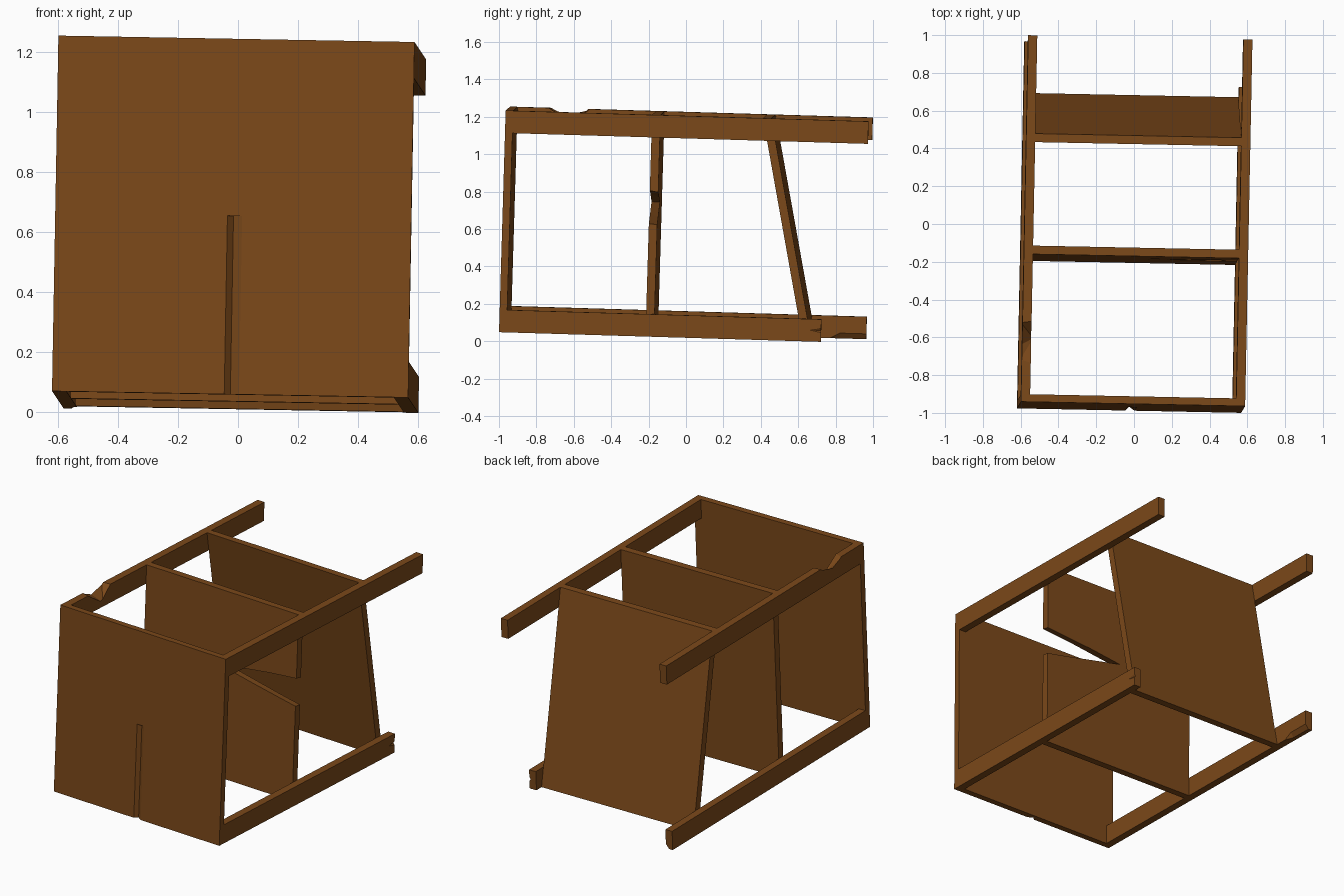
import bpy, bmesh
from mathutils import Matrix, Vector

if "Cube" in bpy.data.objects:
    bpy.data.objects.remove(bpy.data.objects["Cube"])

wood = bpy.data.materials.new("brown_wood")
wood.diffuse_color = (0.2, 0.066, 0.01, 1)
wood.use_nodes = True
wood.node_tree.nodes["Principled BSDF"].inputs["Base Color"].default_value = wood.diffuse_color

# Slightly tilted crate frame: local origin at the lower front left corner
frame = Matrix(((1, 0.02, 0.018, -0.62),
                (-0.02, 1, 0.03, -0.976),
                (-0.018, -0.03, 1, 0.07),
                (0, 0, 0, 1)))
W, H, L, T, R = 1.187, 1.185, 1.94, 0.048, 0.12


def hull(name, pts):
    bm = bmesh.new()
    for p in pts:
        bm.verts.new(frame @ Vector(p))
    bmesh.ops.convex_hull(bm, input=bm.verts)
    bmesh.ops.dissolve_limit(bm, angle_limit=0.002, verts=bm.verts, edges=bm.edges)
    bmesh.ops.recalc_face_normals(bm, faces=bm.faces)
    me = bpy.data.meshes.new(name)
    bm.to_mesh(me)
    bm.free()
    ob = bpy.data.objects.new(name, me)
    bpy.context.collection.objects.link(ob)
    me.materials.append(wood)
    return ob


def plank(name, x0, x1, profile):
    """Side profile in (y, z), extruded from x0 to x1."""
    return hull(name, [(x, y, z) for x in (x0, x1) for y, z in profile])


def rect(y0, y1, z0, z1):
    return [(y0, z0), (y1, z0), (y1, z1), (y0, z1)]


def carve(ob, pts):
    cutter = hull("cutter", pts)
    cutter.hide_render = True
    mod = ob.modifiers.new("chip", 'BOOLEAN')
    mod.operation, mod.solver, mod.object = 'DIFFERENCE', 'EXACT', cutter
    bpy.context.view_layer.objects.active = ob
    bpy.ops.object.modifier_apply(modifier=mod.name)
    bpy.data.objects.remove(cutter)


# Panels
front = plank("front_panel", 0, W, rect(0, 0.04, 0, H))
middle = plank("middle_panel", T, W - T, rect(0.782, 0.827, 0, H))
plank("slanted_back_panel", T, W - T,
      [(1.623, 0), (1.67, 0), (1.42, H), (1.375, H)])

# Rails: the lower right one is broken off short
rails = {}
for side, x in (("left", 0), ("right", W - T)):
    for level, z in (("lower", 0), ("upper", H - R)):
        end = 1.72 if (side, level) == ("right", "lower") else L
        name = f"{level}_{side}_rail"
        rails[name] = plank(name, x, x + T, rect(0.04, end, z, z + R))

# Crack up the front panel
carve(front, [(x, y, z) for z in (-0.1, 0.595)
              for x, y in ((0.572, -0.002), (0.594, 0.02), (0.626, -0.002))])

# Deep wedge split from the right edge of the middle panel
carve(middle, [(0.585, 0.7, 0.715), (0.585, 0.9, 0.705),
               (1.2, 0.7, 0.60), (1.2, 0.9, 0.58),
               (1.2, 0.7, 0.80), (1.2, 0.9, 0.765)])

# Chip in the top of the upper left rail, deeper on the inside
carve(rails["upper_left_rail"],
      [(-0.01, 0.22, H + 0.002), (0.06, 0.20, H + 0.002),
       (-0.01, 0.42, H + 0.002), (0.06, 0.43, H + 0.002),
       (-0.01, 0.30, H - 0.03), (0.06, 0.34, H - 0.085)])

# Splintered end of the lower right rail
carve(rails["lower_right_rail"],
      [(W + 0.01, 1.6, 0.06), (W + 0.01, 1.8, 0.11),
       (W + 0.01, 1.8, 0.02), (W - 0.022, 1.8, 0.062)])

# Worn lower edge at the end of the lower left rail
carve(rails["lower_left_rail"],
      [(T + 0.001, 1.74, -0.001), (T + 0.001, 2, -0.001),
       (T + 0.001, 1.80, 0.03), (T + 0.001, 2, 0.03),
       (T - 0.022, 1.80, -0.001), (T - 0.022, 2, -0.001)])
